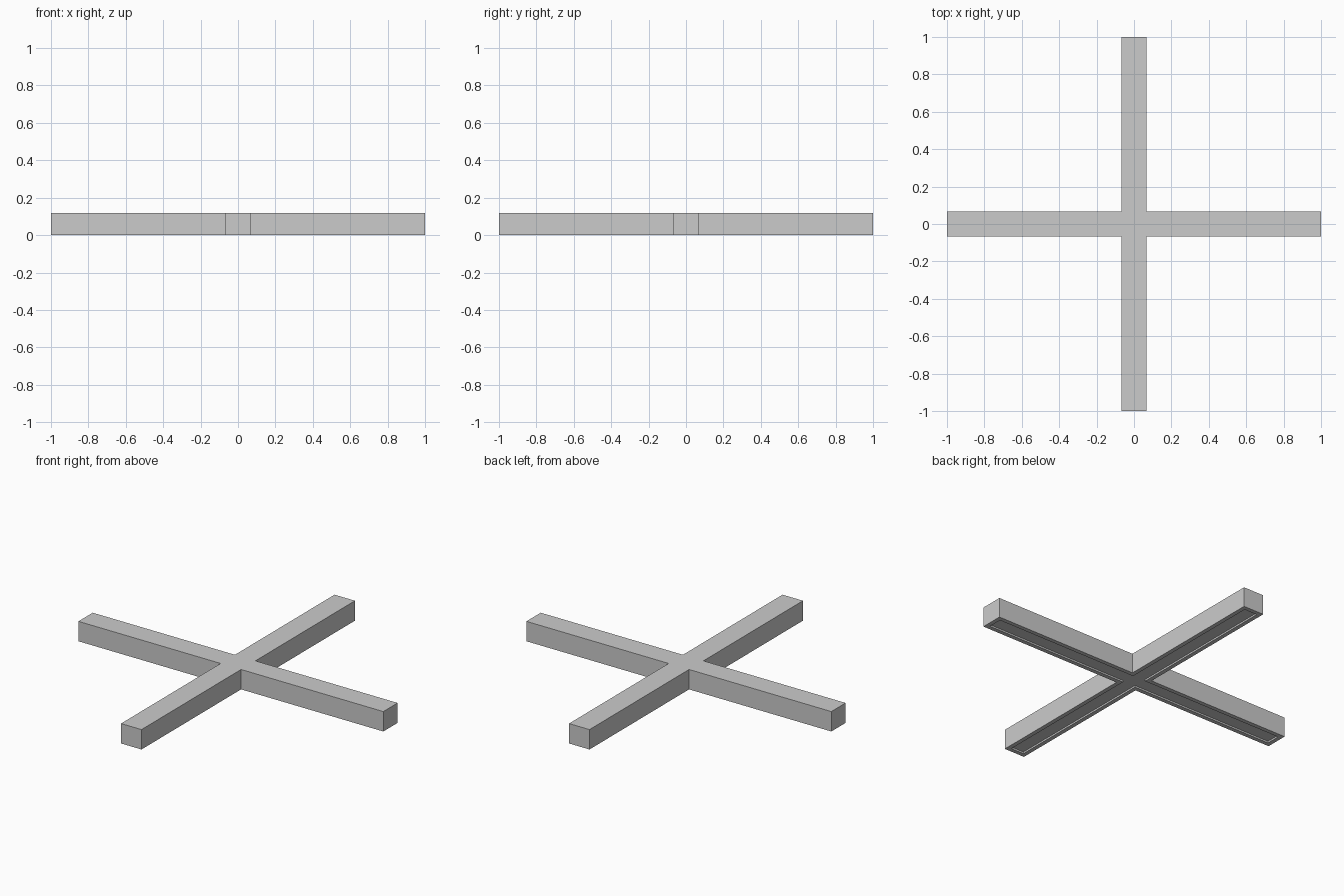
import bpy, bmesh

if "Cube" in bpy.data.objects:
    bpy.data.objects.remove(bpy.data.objects["Cube"])

W, H = 0.067, 0.118      # arm half width, height
RIM, DEPTH = 0.025, 0.01  # underside rim width, recess depth

# Cross outline: one arm's three corners, turned four times
pts = []
x = [(W, -W), (1, -W), (1, W)]
for _ in range(4):
    pts += x
    x = [(-b, a) for a, b in x]

bm = bmesh.new()
bottom = bm.faces.new([bm.verts.new((a, b, 0)) for a, b in pts])

# Raise the cross into a solid bar base
top = bmesh.ops.extrude_face_region(bm, geom=[bottom], use_keep_orig=True)
bmesh.ops.translate(bm, vec=(0, 0, H),
                    verts=[v for v in top["geom"] if isinstance(v, bmesh.types.BMVert)])
bmesh.ops.recalc_face_normals(bm, faces=bm.faces[:])

# Shallow recess on the underside, leaving a rim
bm.faces.ensure_lookup_table()
under = [f for f in bm.faces if f.normal.z < -0.9]
bmesh.ops.inset_region(bm, faces=under, thickness=RIM, use_even_offset=True)
inner = bmesh.ops.extrude_face_region(bm, geom=under)
bmesh.ops.delete(bm, geom=[f for f in under if f.is_valid], context="FACES_ONLY")
bmesh.ops.translate(bm, vec=(0, 0, DEPTH),
                    verts=[v for v in inner["geom"] if isinstance(v, bmesh.types.BMVert)])
bmesh.ops.recalc_face_normals(bm, faces=bm.faces[:])

mesh = bpy.data.meshes.new("cross_base")
bm.to_mesh(mesh)
bm.free()
bpy.context.collection.objects.link(bpy.data.objects.new("cross_base", mesh))
